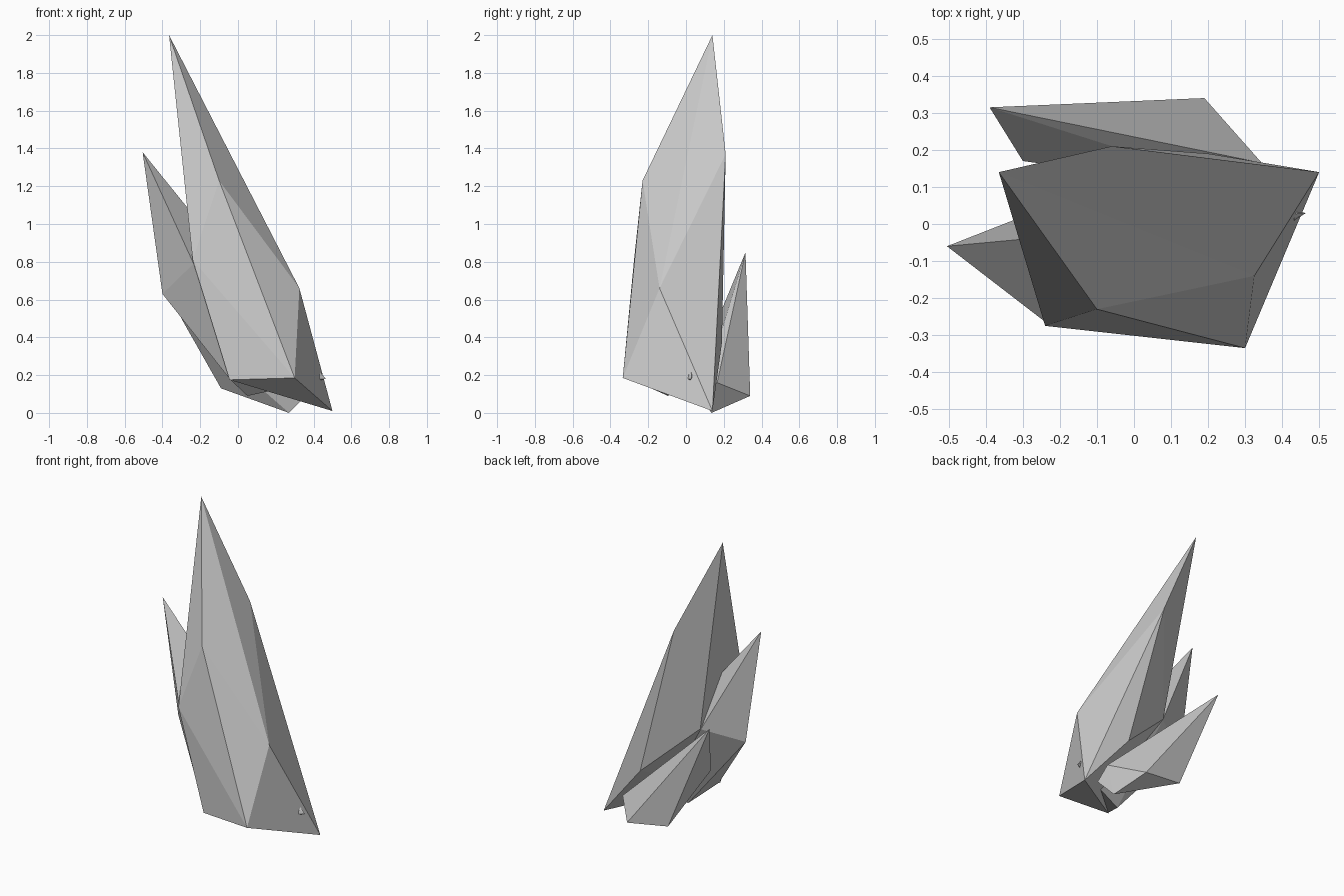
import bpy, bmesh, math

if "Cube" in bpy.data.objects:
    bpy.data.objects.remove(bpy.data.objects["Cube"])


def crystal(name, tip, shoulder, base):
    """Faceted shard: convex skin over a tip, a ring of shoulder corners and a broken base."""
    bm = bmesh.new()
    for p in [tip] + shoulder + base:
        bm.verts.new(p)
    hull = bmesh.ops.convex_hull(bm, input=bm.verts[:])
    loose = {v for v in hull["geom_interior"] + hull["geom_unused"]
             if isinstance(v, bmesh.types.BMVert)}
    bmesh.ops.delete(bm, geom=list(loose), context='VERTS')
    # merge nearly flat triangles into larger facets
    bmesh.ops.dissolve_limit(bm, angle_limit=math.radians(1.5),
                             verts=bm.verts[:], edges=bm.edges[:])
    bmesh.ops.recalc_face_normals(bm, faces=bm.faces[:])
    me = bpy.data.meshes.new(name)
    bm.to_mesh(me)
    bm.free()
    ob = bpy.data.objects.new(name, me)
    bpy.context.collection.objects.link(ob)
    return ob


# Tall central shard
crystal("main_crystal", (-.365, .14, 2.0),
        [(-.10, -.23, 1.23), (.325, -.14, .66), (-.06, .21, 1.37),
         (-.24, -.275, .81), (-.16, .08, .70)],
        [(.30, -.335, .185), (.50, .14, .01), (-.045, -.292, .175), (.20, .19, .37)])

# Medium shard leaning out to the left
crystal("left_crystal", (-.505, -.06, 1.38),
        [(-.40, -.048, .63), (-.235, -.268, .79), (-.16, .075, .695)],
        [(-.04, -.285, .175), (.05, -.095, .09), (.465, .03, .18)])

# Small shard at the back
crystal("back_crystal", (-.39, .315, .85),
        [(-.09, .245, .56), (-.30, .17, .50)],
        [(.19, .34, .09), (-.09, .315, .13), (.345, .165, .16),
         (.35, .08, .08), (.27, .135, 0.0), (.17, .15, .27)])
